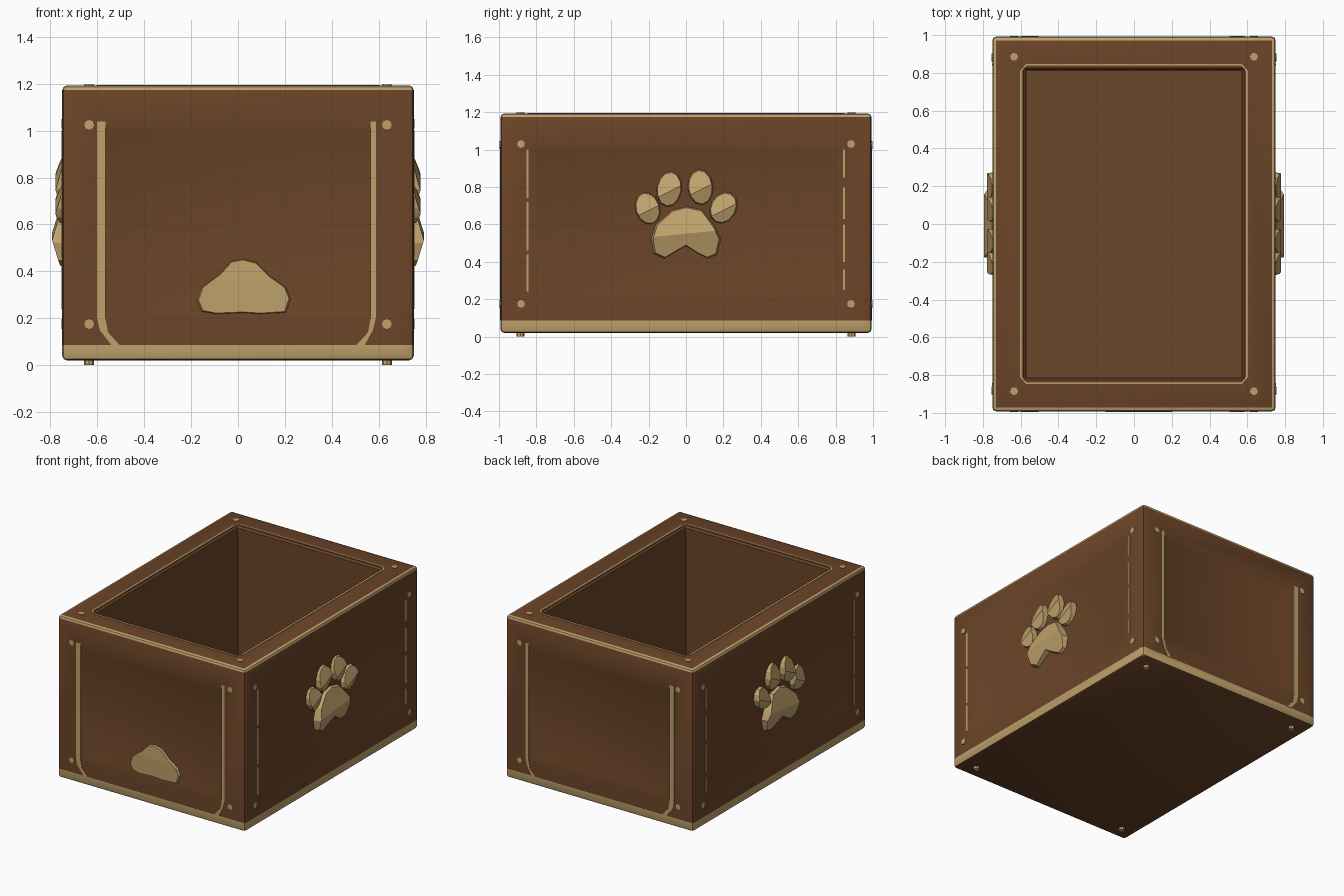
import bpy, bmesh, math
from mathutils import Vector

if "Cube" in bpy.data.objects:
    bpy.data.objects.remove(bpy.data.objects["Cube"])


def material(name, rgb):
    m = bpy.data.materials.new(name)
    m.diffuse_color = (*rgb, 1)
    m.use_nodes = True
    m.node_tree.nodes["Principled BSDF"].inputs["Base Color"].default_value = m.diffuse_color
    return m


BROWN = material("brown wood", (0.147, 0.058, 0.021))
TAN = material("worn tan", (0.530, 0.365, 0.150))

HX, HY, Z0, Z1 = 0.75, 0.992, 0.02, 1.193   # outer half sizes and heights

# Local (across, up, outward) to world for every side of the box
SIDES = {
    "right": lambda u, v, h: (h, u, v),
    "left": lambda u, v, h: (-h, u, v),
    "front": lambda u, v, h: (u, -h, v),
    "back": lambda u, v, h: (u, h, v),
    "top": lambda u, v, h: (u, v, h),
    "bottom": lambda u, v, h: (u, v, -h),
}
SURFACE = {"right": HX, "left": HX, "front": HY, "back": HY, "top": Z1, "bottom": -Z0}


def finish(bm, name, mats):
    bmesh.ops.recalc_face_normals(bm, faces=bm.faces)
    me = bpy.data.meshes.new(name)
    bm.to_mesh(me)
    bm.free()
    ob = bpy.data.objects.new(name, me)
    bpy.context.collection.objects.link(ob)
    for m in mats:
        me.materials.append(m)
    return ob


def plate(name, side, outline, base, top, ridge=None, slope=0.0, taper=1.0):
    """Prism on a side; ridge = (point, normal) folds its cap like a roof."""
    bm = bmesh.new()
    bm.faces.new([bm.verts.new((u, v, 0)) for u, v in outline])
    if ridge:
        p, n = Vector((*ridge[0], 0)), Vector((*ridge[1], 0)).normalized()
        bmesh.ops.bisect_plane(bm, geom=bm.verts[:] + bm.edges[:] + bm.faces[:],
                               plane_co=p, plane_no=n, dist=1e-5)
    r = bmesh.ops.extrude_face_region(bm, geom=bm.faces[:], use_keep_orig=True)
    cap = {g for g in r["geom"] if isinstance(g, bmesh.types.BMVert)}
    for v in bm.verts:
        h = base
        if v in cap:
            h = top
            if ridge:
                d = v.co - p
                h -= slope * abs(d.dot(n))
                v.co = p + d * taper
        v.co = SIDES[side](v.co.x, v.co.y, h)
    return finish(bm, name, [TAN])


def ellipse(cu, cv, ru, rv, tilt=0.0, n=12):
    c, s = math.cos(tilt), math.sin(tilt)
    pts = []
    for i in range(n):
        a = 2 * math.pi * i / n
        x, y = ru * math.cos(a), rv * math.sin(a)
        pts.append((cu + x * c - y * s, cv + x * s + y * c))
    return pts


def rect(u0, u1, v0, v1):
    return [(u0, v0), (u1, v0), (u1, v1), (u0, v1)]


# Crate body: bevelled block, recessed side panels, hollow inside
bm = bmesh.new()
bmesh.ops.create_cube(bm, size=2)
for v in bm.verts:
    v.co = (v.co.x * HX, v.co.y * HY, Z1 if v.co.z > 0 else Z0)
bmesh.ops.bevel(bm, geom=bm.edges[:], offset=0.02, segments=2, profile=0.5, affect='EDGES')
bm.normal_update()
big = [f for f in bm.faces if f.calc_area() > 0.5]
panels = [f for f in big if abs(f.normal.z) < 0.5]
rim = [f for f in big if f.normal.z > 0.5]


def inset(faces, thickness, depth=0.0):
    bmesh.ops.inset_individual(bm, faces=faces, thickness=thickness, depth=depth,
                               use_even_offset=True)


inset(panels, 0.15)
inset(panels, 0.04, -0.016)
inset(rim, 0.146)
inset(rim, 0.012, -0.012)
inset(rim, 0.002, -1.08)
bmesh.ops.bisect_plane(bm, geom=bm.verts[:] + bm.edges[:] + bm.faces[:],
                       plane_co=(0, 0, 0.085), plane_no=(0, 0, 1), dist=1e-5)
bm.normal_update()
# Tan base band and worn upper outer edge
for f in bm.faces:
    c = f.calc_center_median()
    band = c.z < 0.085 and f.normal.z > -0.9
    edge = c.z > Z1 - 0.02 and (abs(c.x) > HX - 0.019 or abs(c.y) > HY - 0.019)
    f.material_index = 1 if band or edge else 0
body = finish(bm, "crate_body", [BROWN, TAN])
bpy.context.view_layer.objects.active = body
body.select_set(True)
bpy.ops.object.shade_smooth_by_angle(angle=math.radians(30))
body.select_set(False)

# Worn line around the opening
for s in (-1, 1):
    plate("rim_line_long", "top", rect(s * 0.598 - 0.006, s * 0.598 + 0.006, -0.81, 0.81),
          Z1 - 0.01, Z1 + 0.003)
    plate("rim_line_short", "top", rect(-0.57, 0.57, s * 0.843 - 0.005, s * 0.843 + 0.005),
          Z1 - 0.01, Z1 + 0.003)
    for t in (-1, 1):
        plate("rim_line_corner", "top",
              [(s * 0.604, t * 0.81), (s * 0.57, t * 0.848), (s * 0.57, t * 0.838),
               (s * 0.592, t * 0.81)], Z1 - 0.01, Z1 + 0.003)

# Worn panel strips on the front and back, curling in at the bottom
for side in ("front", "back"):
    for s, w in ((-1, 0.036), (1, 0.022)):
        o = 0.566 + w
        plate("panel_strip", side,
              [(s * o, 1.04), (s * o, 0.2), (s * (o - 0.012), 0.15), (s * 0.54, 0.085),
               (s * 0.505, 0.085), (s * 0.555, 0.14), (s * 0.566, 0.2), (s * 0.566, 1.04)],
              HY - 0.03, HY + 0.003)

# Broken thin strips on the long sides
for side in ("left", "right"):
    for c, cuts in ((-0.848, ((0.24, 0.44), (0.46, 0.72), (0.74, 1.0))),
                    (0.845, ((0.25, 0.36), (0.4, 0.6), (0.63, 0.8), (0.85, 1.0)))):
        for a, b in cuts:
            plate("side_strip", side, rect(c - 0.006, c + 0.006, a, b), HX - 0.02, HX + 0.002)

# Corner studs
studs = [(side, 0.635, v) for side in ("front", "back") for v in (1.025, 0.175)]
studs += [(side, 0.882, v) for side in ("left", "right") for v in (1.03, 0.175)]
studs += [(side, 0.635, v) for side in ("top", "bottom") for v in (-0.885, 0.885)]
for side, u, v in studs:
    h = SURFACE[side]
    for s in (-1, 1):
        plate("stud", side, ellipse(s * u, v, 0.021, 0.021, n=8), h - 0.01,
              h + (0.02 if side == "bottom" else 0.004))

# Faceted paw emblems on the long sides
pad = [(-.19, .52), (-.165, .60), (-.075, .68), (0, .70), (.09, .68), (.16, .585), (.19, .52),
       (.17, .435), (.12, .415), (.06, .445), (0, .485), (-.06, .45), (-.12, .415), (-.175, .44)]
toes = [(-.205, .687, .068, .092, 0.3), (-.09, .79, .07, .1, -0.15),
        (.077, .80, .07, .1, 0.1), (.2, .69, .072, .092, -0.5)]
for side in ("left", "right"):
    plate("paw_pad", side, pad, HX - 0.03, 0.793, ((0, 0.55), (-0.1, 1)), 0.28, 0.93)
    for cu, cv, ru, rv, tilt in toes:
        plate("paw_toe", side, ellipse(cu, cv, ru, rv, tilt), HX - 0.03, 0.779,
              ((cu, cv - 0.015), (-0.5, 1)), 0.3, 0.9)

# Single pad emblem low on the front panel
front_pad = [(-.18, .27), (-.16, .33), (-.08, .39), (-.03, .445), (.02, .455), (.08, .44),
             (.14, .38), (.21, .33), (.23, .28), (.21, .22), (.1, .213), (.02, .218),
             (-.1, .213), (-.16, .225)]
plate("front_pad", "front", front_pad, HY - 0.03, HY + 0.003, ((0.02, 0.36), (0, 1)), 0.03, 0.94)
